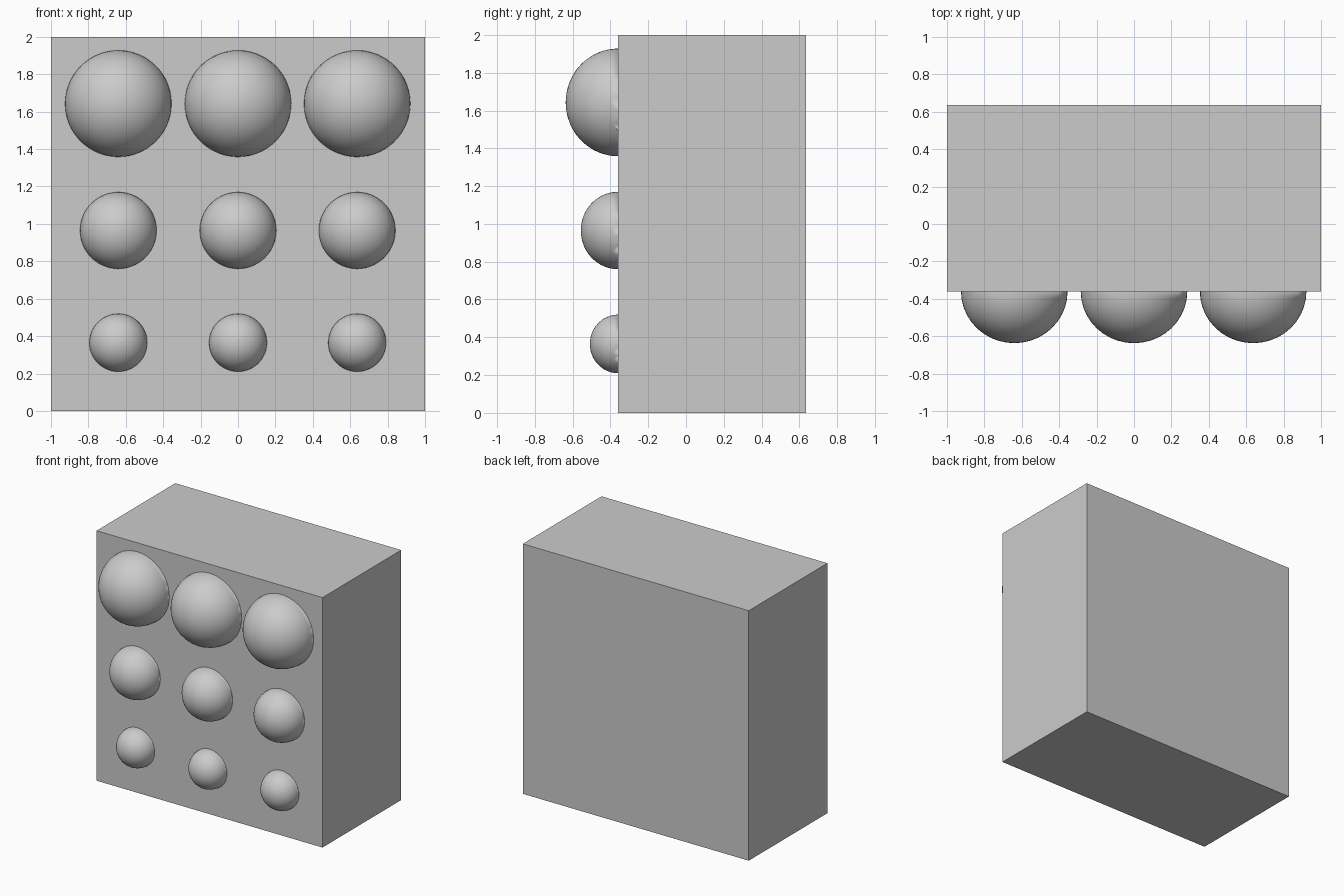
import bpy
import bmesh
from mathutils import Matrix

cube = bpy.data.objects.get("Cube")
if cube:
    bpy.data.objects.remove(cube, do_unlink=True)

FRONT, BACK, HEIGHT, WIDTH = -0.36, 0.635, 2.0, 2.0


def add_object(name, bm, location, smooth=False):
    mesh = bpy.data.meshes.new(name)
    bm.to_mesh(mesh)
    bm.free()
    for face in mesh.polygons:
        face.use_smooth = smooth
    obj = bpy.data.objects.new(name, mesh)
    obj.location = location
    bpy.context.collection.objects.link(obj)
    return obj


def add_dome(name, x, z, radius, depth):
    # Half sphere whose open rim sits flush on the front of the block
    bm = bmesh.new()
    bmesh.ops.create_icosphere(bm, subdivisions=4, radius=radius)
    bmesh.ops.bisect_plane(bm, geom=bm.verts[:] + bm.edges[:] + bm.faces[:],
                           plane_co=(0, 0, 0), plane_no=(0, 1, 0),
                           clear_outer=True)
    bmesh.ops.scale(bm, vec=(1, depth / radius, 1), verts=bm.verts)
    return add_object(name, bm, (x, FRONT, z), smooth=True)


# Solid block
bm = bmesh.new()
bmesh.ops.create_cube(bm, size=1, matrix=Matrix.Diagonal((WIDTH, BACK - FRONT, HEIGHT, 1)))
add_object("block", bm, (0, (FRONT + BACK) / 2, HEIGHT / 2))

# Three rows of domes, shrinking downwards
rows = {
    "large": (1.643, 0.285, 0.277),
    "medium": (0.965, 0.205, 0.197),
    "small": (0.365, 0.155, 0.149),
}
columns = {"right": -0.64, "middle": 0.0, "left": 0.637}
for size, (z, radius, depth) in rows.items():
    for side, x in columns.items():
        add_dome(f"{size}_dome_{side}", x, z, radius, depth)
